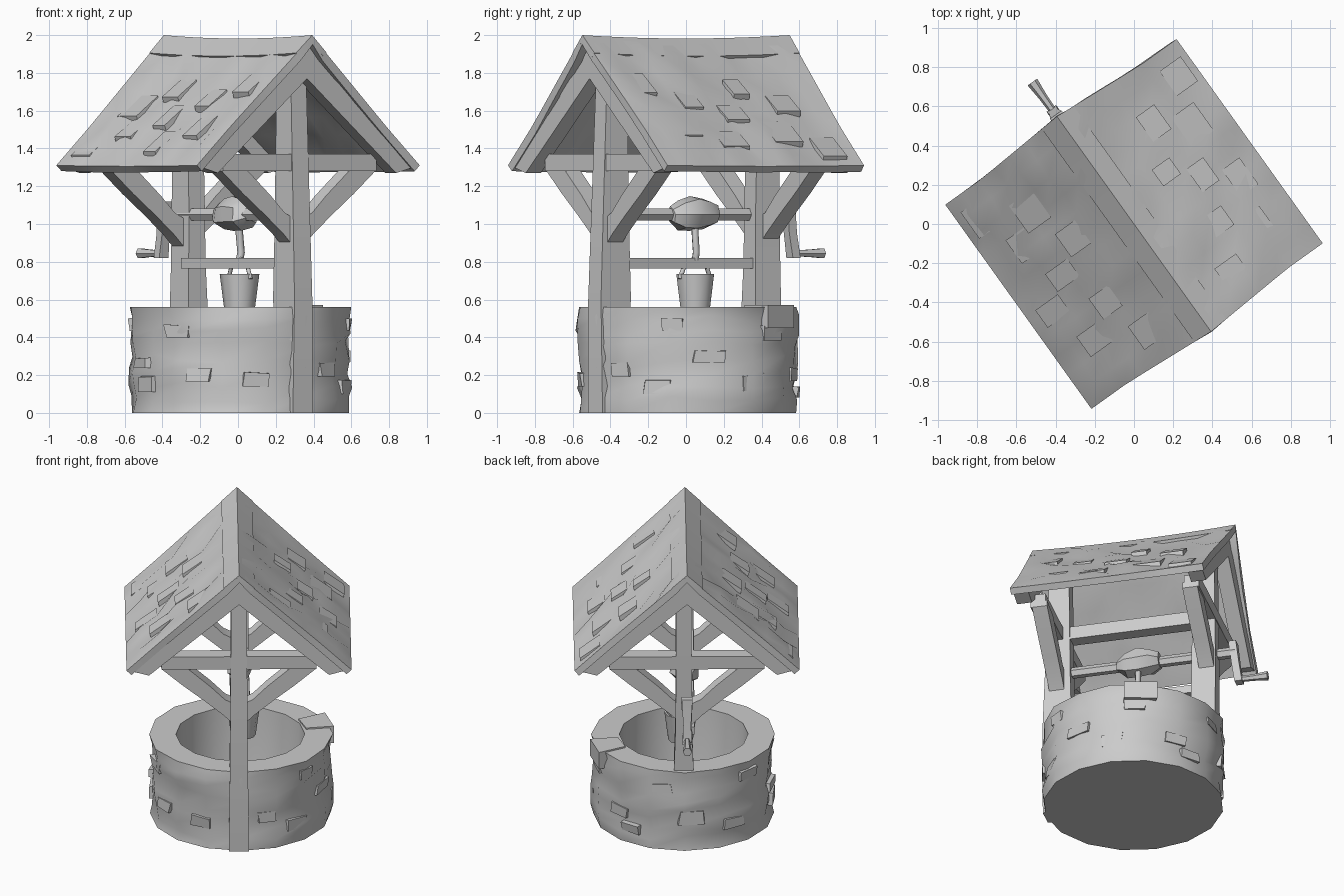
import bpy, bmesh, math, random
from mathutils import Matrix

if "Cube" in bpy.data.objects:
    bpy.data.objects.remove(bpy.data.objects["Cube"])

random.seed(11)
TURN = Matrix.Rotation(math.radians(35.6), 4, 'Z')   # the well stands turned on its base
grey = bpy.data.materials.new("plain_grey")
grey.diffuse_color = (0.6, 0.6, 0.6, 1)
grey.use_nodes = True
grey.node_tree.nodes["Principled BSDF"].inputs["Base Color"].default_value = grey.diffuse_color


def finish(name, bm, angle=30, thick=0):
    bmesh.ops.recalc_face_normals(bm, faces=bm.faces)
    me = bpy.data.meshes.new(name)
    bm.to_mesh(me)
    bm.free()
    me.materials.append(grey)
    ob = bpy.data.objects.new(name, me)
    bpy.context.collection.objects.link(ob)
    ob.matrix_world = TURN
    bpy.ops.object.select_all(action='DESELECT')
    ob.select_set(True)
    bpy.context.view_layer.objects.active = ob
    if thick:
        if sum(p.normal.z for p in me.polygons) < 0:
            me.flip_normals()
        mod = ob.modifiers.new("thickness", 'SOLIDIFY')
        mod.thickness, mod.offset = thick, -1
        bpy.ops.object.modifier_apply(modifier=mod.name)
    bpy.ops.object.shade_smooth_by_angle(angle=math.radians(angle))
    return ob


def loft(name, rings, angle=30):
    """Join rings of equal length into a capped solid."""
    bm = bmesh.new()
    loops = [[bm.verts.new(p) for p in r] for r in rings]
    n = len(loops[0])
    for a, b in zip(loops, loops[1:]):
        for i in range(n):
            bm.faces.new((a[i], a[(i + 1) % n], b[(i + 1) % n], b[i]))
    bm.faces.new(loops[0])
    bm.faces.new(loops[-1])
    return finish(name, bm, angle)


def prism_y(name, pts, y0, y1):
    return loft(name, [[(x, y, z) for x, z in pts] for y in (y0, y1)])


def box(name, x0, x1, y0, y1, z0, z1):
    return prism_y(name, [(x0, z0), (x1, z0), (x1, z1), (x0, z1)], y0, y1)


def circle(r, z, n, cx=0, cy=0, jitter=0):
    out = []
    for i in range(n):
        a = 2 * math.pi * i / n
        q = r + random.uniform(-jitter, jitter)
        out.append((cx + q * math.cos(a), cy + q * math.sin(a), z))
    return out


# Stone wall: rough outside, plain rim and shaft
N, WX = 16, .015
rings = [circle(0.582, 0, N, WX)]
for z in (0.07, 0.15, 0.22, 0.29, 0.36, 0.43, 0.50):
    rings.append([(x, y, h + random.uniform(-.025, .025)) for x, y, h in circle(0.582, z, N, WX, 0, .02)])
rings += [circle(0.59, 0.56, N, WX, 0, .008), circle(0.415, 0.56, N, WX),
          circle(0.40, 0.3, N, WX), circle(0.37, 0.08, N, WX)]
loft("stone_wall", rings, 45)


# Stones standing slightly proud of the wall
def stone(name, a, z0, w, h, out):
    rows = []
    for r, k in ((0.53, 1), (out, 0.85)):
        pts = []
        for s, t in ((-1, 0), (1, 0), (1, 1), (-1, 1)):
            b = a + s * w * k * random.uniform(.75, 1)
            q = r + random.uniform(-.02, 0)
            pts.append((WX + q * math.cos(b), q * math.sin(b), z0 + t * h * random.uniform(.8, 1)))
        rows.append(pts)
    loft(name, rows)


for i in range(18):
    stone("wall_stone", i * 2 * math.pi / 18 + random.uniform(-.15, .15), (.06, .36, .2)[i % 3] + random.uniform(-.04, .08),
          random.uniform(.13, .2), random.uniform(.06, .1), .598)

# Loose rim stone
loft("rim_stone", [[(WX + r * math.cos(b), r * math.sin(b), z) for r, b in
                    ((.43, .15), (.61, .15), (.625, .5), (.43, .5))] for z in (.45, .57)])

# Gable frames, front and back; the back post stands on the rim
posts = {"front": (-1, 0, [(0, .46, .59, .065), (.6, .40, .595, .058), (1.0, .41, .58, .055), (1.78, .42, .55, .05)]),
         "back": (1, .02, [(.5, .39, .56, .065), (.8, .40, .56, .055), (1.0, .40, .56, .052), (1.78, .42, .55, .05)])}
for end, (s, cx, post) in posts.items():
    loft(end + "_post", [[(cx - h, s * a, z), (cx + h, s * a, z), (cx + h, s * b, z), (cx - h, s * b, z)]
                         for z, a, b, h in post])
    box(end + "_tie_beam", -.5, .5, s * .46, s * .56, 1.28, 1.37)
    for m in (-1, 1):
        prism_y(end + "_brace", [(m * x, z) for x, z in
                ((.03, .88), (.1, .95), (.22, 1.05), (.36, 1.16), (.5, 1.28), (.5, 1.32), (.34, 1.29),
                 (.18, 1.15), (.09, 1.06), (.03, 1.03))], s * .45, s * .55)
        prism_y(end + "_rafter", [(0, 1.95), (m * .69, 1.3), (m * .58, 1.27), (0, 1.77)],
                s * .53, s * .628)

# Beams running between the posts
box("long_tie_beam", -.045, .045, -.47, .47, 1.28, 1.37)
box("lower_cross_bar", -.05, .05, -.45, .45, .765, .82)


# Sagging roof covering, both slopes in one sheet
def sheet(name, width, steps, lift, bump, thick, angle):
    bm = bmesh.new()
    rows = 12
    grid = []
    for i in range(-steps, steps + 1):
        x = width * i / steps
        half = 0.675 - 0.035 * min(1, abs(x) / .5)
        line = []
        for j in range(rows + 1):
            t = 2 * j / rows - 1
            inner = 0 < j < rows and 0 < abs(i) < steps
            d = random.uniform(-bump, bump) if inner else 0
            z = 2.0 - .944 * abs(x) - .018 * (1 - t * t) * (1 - abs(x)) + lift + d
            line.append(bm.verts.new((x + d * .7 * (1 if x > 0 else -1), t * half, z)))
        grid.append(line)
    for a, b in zip(grid, grid[1:]):
        for j in range(rows):
            bm.faces.new((a[j], b[j], b[j + 1], a[j + 1]))
    return finish(name, bm, angle, thick)


sheet("roof_slopes", .725, 7, -.005, .018, .045, 45)
sheet("ridge_cap", .1, 1, 0, 0, .03, 30)

# Thin lifted shingles on the slopes
for m in (-1, 1):
    for i in range(9):
        x = .2 + .38 * ((i * .618) % 1)
        y = -.48 + .96 * i / 8
        w, l = random.uniform(.05, .09), random.uniform(.09, .13)
        z0, z1 = 1.985 - .944 * x, 1.985 - .944 * (x + l)
        prof = [(x, z0 - .02), (x + l, z1 - .02), (x + l + .012, z1 + .015), (x, z0)]
        prism_y("shingle", [(m * a, b) for a, b in prof], y - w, y + w)


# Winch: axle, rope drum, crank arm and handle
def ring_y(r, y, n, cx=0, cz=1.05, jitter=0):
    return [(x, y, cz + v) for x, v, _ in circle(r, 0, n, cx, 0, jitter)]


loft("axle", [ring_y(.036, y, 6) for y in (-.45, .68)])
loft("rope_drum", [ring_y(r, .035 + d, 7, .01, jitter=.015) for d, r in
                   ((-.14, .04), (-.08, .08), (0, .09), (.08, .085), (.14, .05))])
loft("crank_arm", [[(-w, y - .025, z), (w, y - .025, z), (w, y + .025, z), (-w, y + .025, z)]
                   for z, y, w in ((.82, .70, .03), (.95, .68, .025), (1.12, .66, .035))])
loft("crank_handle", [ring_y(r, y, 6, 0, .845) for y, r in ((.68, .018), (.80, .022), (.89, .03))])


# Rope and bucket bail as bevelled curves
def cord(name, pts, r):
    cu = bpy.data.curves.new(name, 'CURVE')
    cu.dimensions = '3D'
    cu.bevel_depth, cu.bevel_resolution, cu.use_fill_caps = r, 1, True
    sp = cu.splines.new('POLY')
    sp.points.add(len(pts) - 1)
    for p, c in zip(sp.points, pts):
        p.co = (*c, 1)
    cu.materials.append(grey)
    ob = bpy.data.objects.new(name, cu)
    bpy.context.collection.objects.link(ob)
    ob.matrix_world = TURN


BX, BY = .035, .035
cord("rope", [(.03, BY, 1.0), (BX, BY, .94), (BX + .01, BY, .85), (BX, BY, .81)], .02)
cord("bucket_bail", [(BX, BY - .1, .71), (BX, BY - .075, .77), (BX, BY, .825),
                     (BX, BY + .075, .77), (BX, BY + .1, .71)], .012)
loft("bucket", [circle(r, z, 10, BX, BY) for r, z in
                ((.08, .54), (.105, .735), (.092, .735), (.075, .57))], 50)
